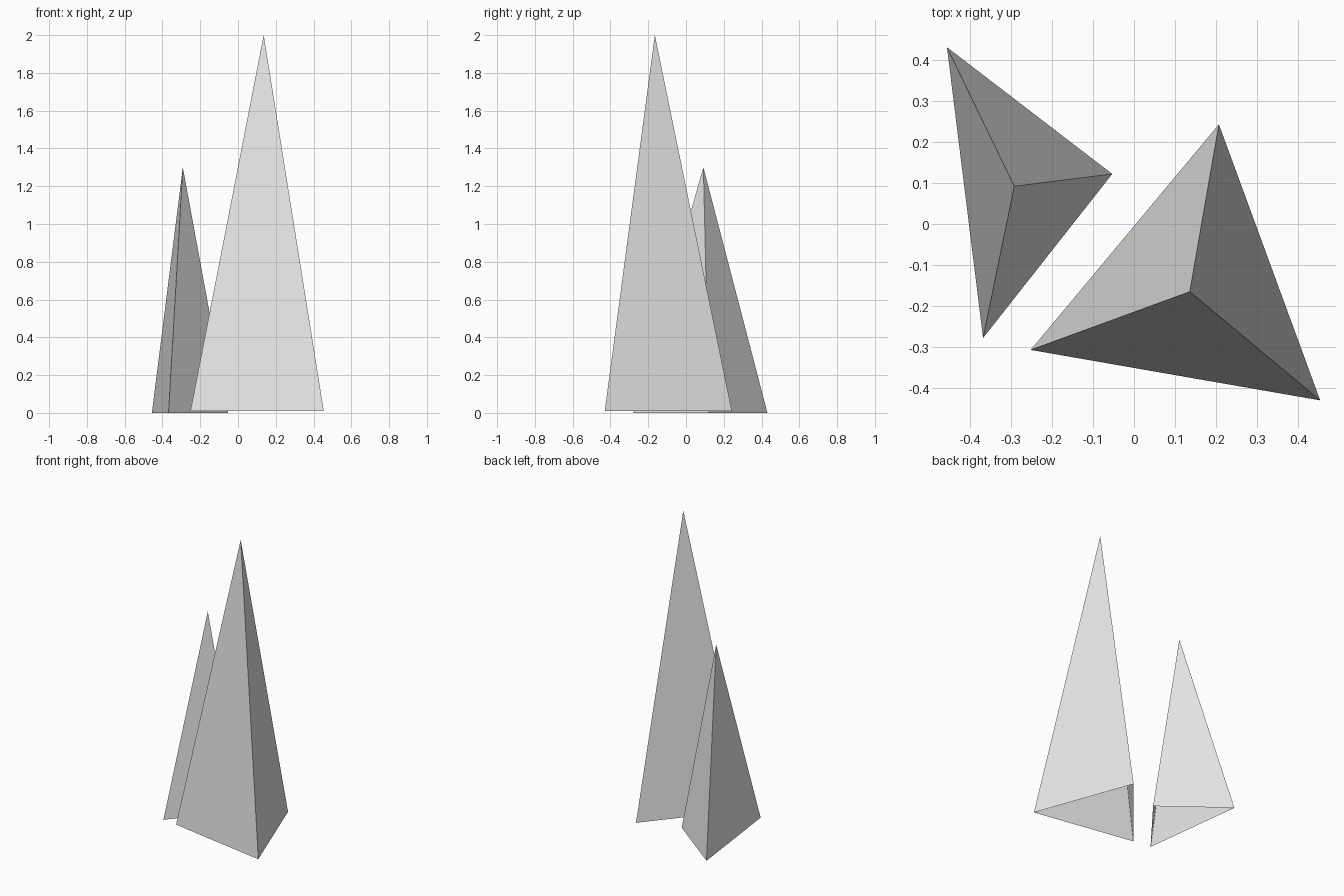
import bpy
import bmesh

cube = bpy.data.objects.get("Cube")
if cube:
    bpy.data.objects.remove(cube, do_unlink=True)

# One plain grey for everything
grey = bpy.data.materials.new("light grey")
grey.use_nodes = True
color = (0.8, 0.8, 0.8, 1)
grey.diffuse_color = color
grey.node_tree.nodes["Principled BSDF"].inputs["Base Color"].default_value = color


def spike(name, corners, base_z, tip):
    """Three-sided spike, open underneath; corners run counter-clockwise."""
    bm = bmesh.new()
    ring = [bm.verts.new((x, y, base_z)) for x, y in corners]
    apex = bm.verts.new(tip)
    for i, v in enumerate(ring):
        bm.faces.new((v, ring[(i + 1) % len(ring)], apex))
    mesh = bpy.data.meshes.new(name)
    bm.to_mesh(mesh)
    bm.free()
    mesh.materials.append(grey)
    obj = bpy.data.objects.new(name, mesh)
    bpy.context.collection.objects.link(obj)
    return obj


# Large spike at the front, small spike behind it
spike("tall_spike", [(-0.252, -0.307), (0.454, -0.43), (0.207, 0.243)],
      0.01, (0.136, -0.165, 2.0))
spike("short_spike", [(-0.368, -0.278), (-0.053, 0.122), (-0.456, 0.431)],
      0.0, (-0.292, 0.092, 1.3))
